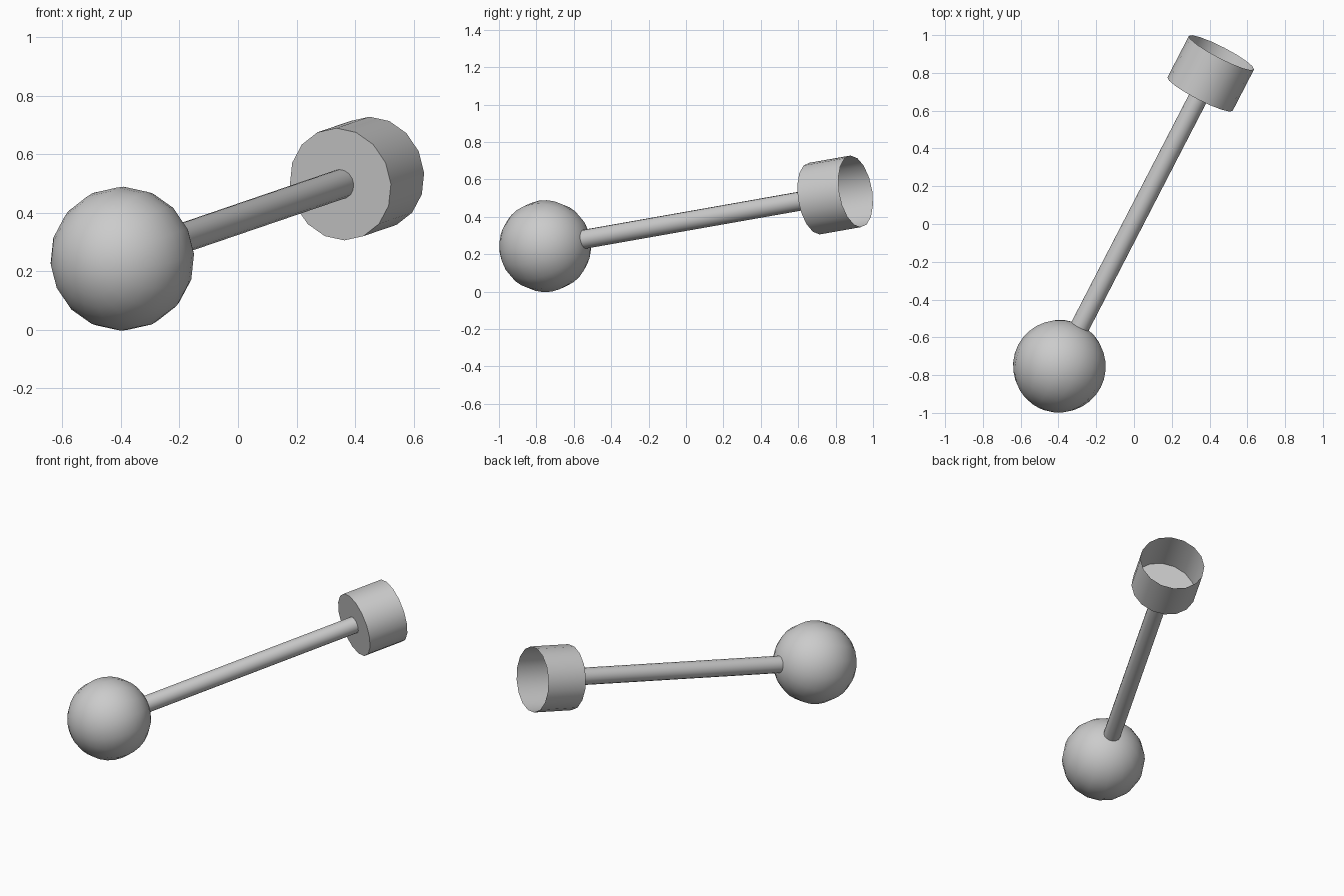
import bpy, bmesh
from mathutils import Vector

if "Cube" in bpy.data.objects:
    bpy.data.objects.remove(bpy.data.objects["Cube"])

BALL = Vector((-0.395, -0.753, 0.243))   # ball centre
RIM = Vector((0.463, 0.907, 0.536))      # centre of the open cup rim
AXIS = (RIM - BALL).normalized()
LENGTH = (RIM - BALL).length
TURN = AXIS.to_track_quat('Z', 'Y')
SIDES = 16


def add_part(name, build):
    """Build a mesh along local z and lay it on the shared axis."""
    bm = bmesh.new()
    build(bm)
    mesh = bpy.data.meshes.new(name)
    bm.to_mesh(mesh)
    bm.free()
    ob = bpy.data.objects.new(name, mesh)
    bpy.context.collection.objects.link(ob)
    ob.location = BALL
    ob.rotation_euler = TURN.to_euler()
    bpy.ops.object.select_all(action='DESELECT')
    ob.select_set(True)
    bpy.context.view_layer.objects.active = ob
    bpy.ops.object.shade_smooth_by_angle(angle=0.9)
    return ob


def tube(bm, radius, z0, z1, sides):
    bmesh.ops.create_cone(bm, cap_ends=True, segments=sides,
                          radius1=radius, radius2=radius, depth=z1 - z0)
    bmesh.ops.translate(bm, verts=bm.verts, vec=(0, 0, (z0 + z1) / 2))


# Ball at the low end
def ball(bm):
    bmesh.ops.create_uvsphere(bm, u_segments=SIDES, v_segments=SIDES, radius=0.246)


# Straight rod joining ball and cup
def rod(bm):
    tube(bm, 0.051, 0.2, LENGTH - 0.245, SIDES)


# Thin single-walled cup, open at the far end
def cup(bm):
    tube(bm, 0.194, LENGTH - 0.25, LENGTH, SIDES)
    top = [f for f in bm.faces if f.normal.z > 0.9]
    bmesh.ops.delete(bm, geom=top, context='FACES_ONLY')


add_part("ball", ball)
add_part("rod", rod)
add_part("cup", cup)
